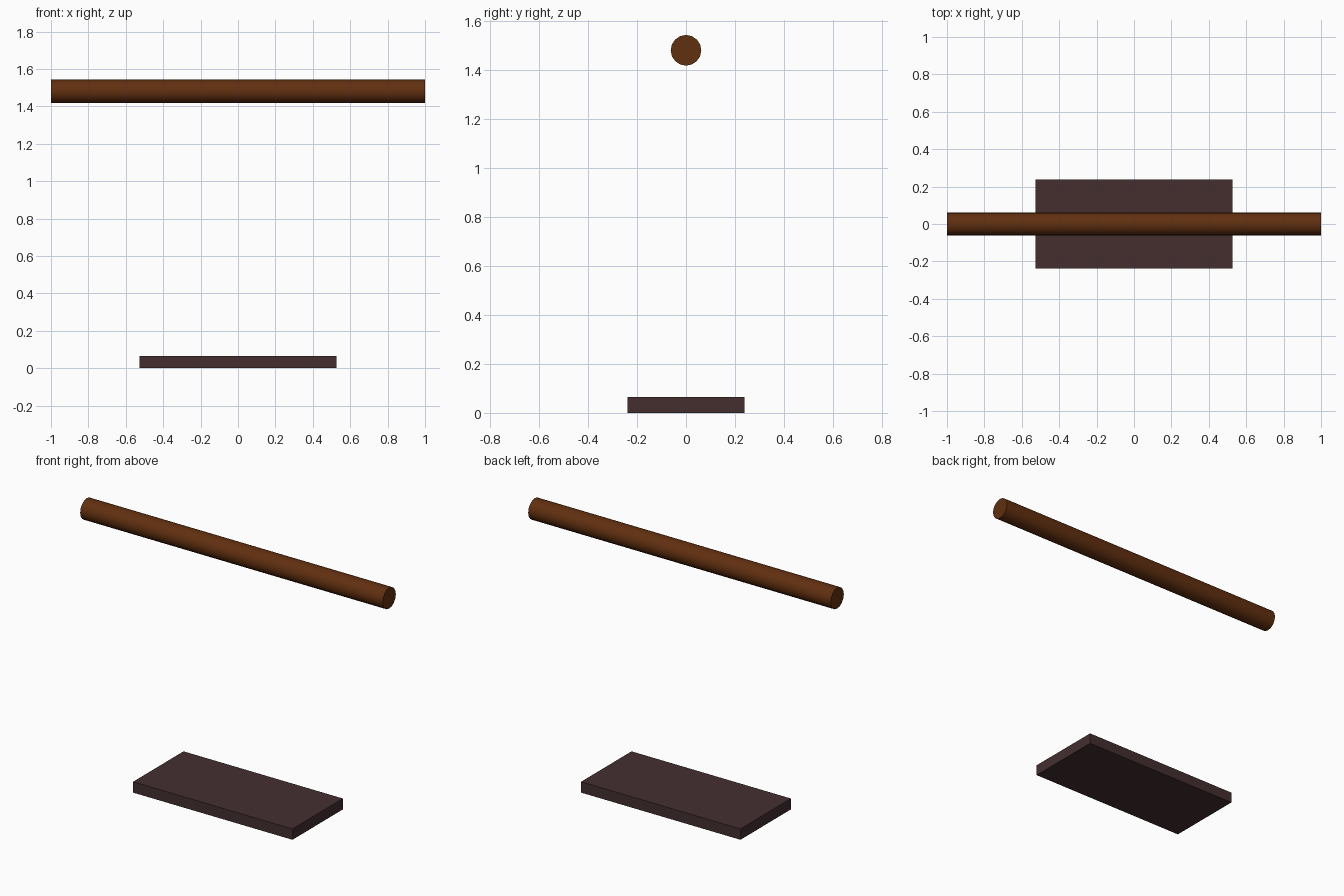
import bpy
import math

if "Cube" in bpy.data.objects:
    bpy.data.objects.remove(bpy.data.objects["Cube"])


def material(name, color):
    mat = bpy.data.materials.new(name)
    mat.diffuse_color = (*color, 1.0)
    mat.use_nodes = True
    mat.node_tree.nodes["Principled BSDF"].inputs["Base Color"].default_value = mat.diffuse_color
    return mat


def finish(name, mat):
    obj = bpy.context.object
    obj.name = name
    obj.data.materials.append(mat)
    bpy.ops.object.transform_apply(location=False, rotation=True, scale=True)
    return obj


beam_wood = material("warm brown wood", (0.120, 0.029, 0.005))
seat_wood = material("dark brown wood", (0.058, 0.028, 0.030))

# Swing seat: a plain plank resting on the ground plane
bpy.ops.mesh.primitive_cube_add(size=1, location=(0, 0, 0.0325))
bpy.context.object.scale = (1.054, 0.476, 0.065)
finish("seat", seat_wood)

# Round overhead beam running along x
bpy.ops.mesh.primitive_cylinder_add(vertices=16, radius=0.0625, depth=2.0,
                                    location=(0, 0, 1.48),
                                    rotation=(0, math.pi / 2, 0))
finish("overhead_beam", beam_wood)
bpy.ops.object.shade_smooth_by_angle(angle=math.radians(40))
